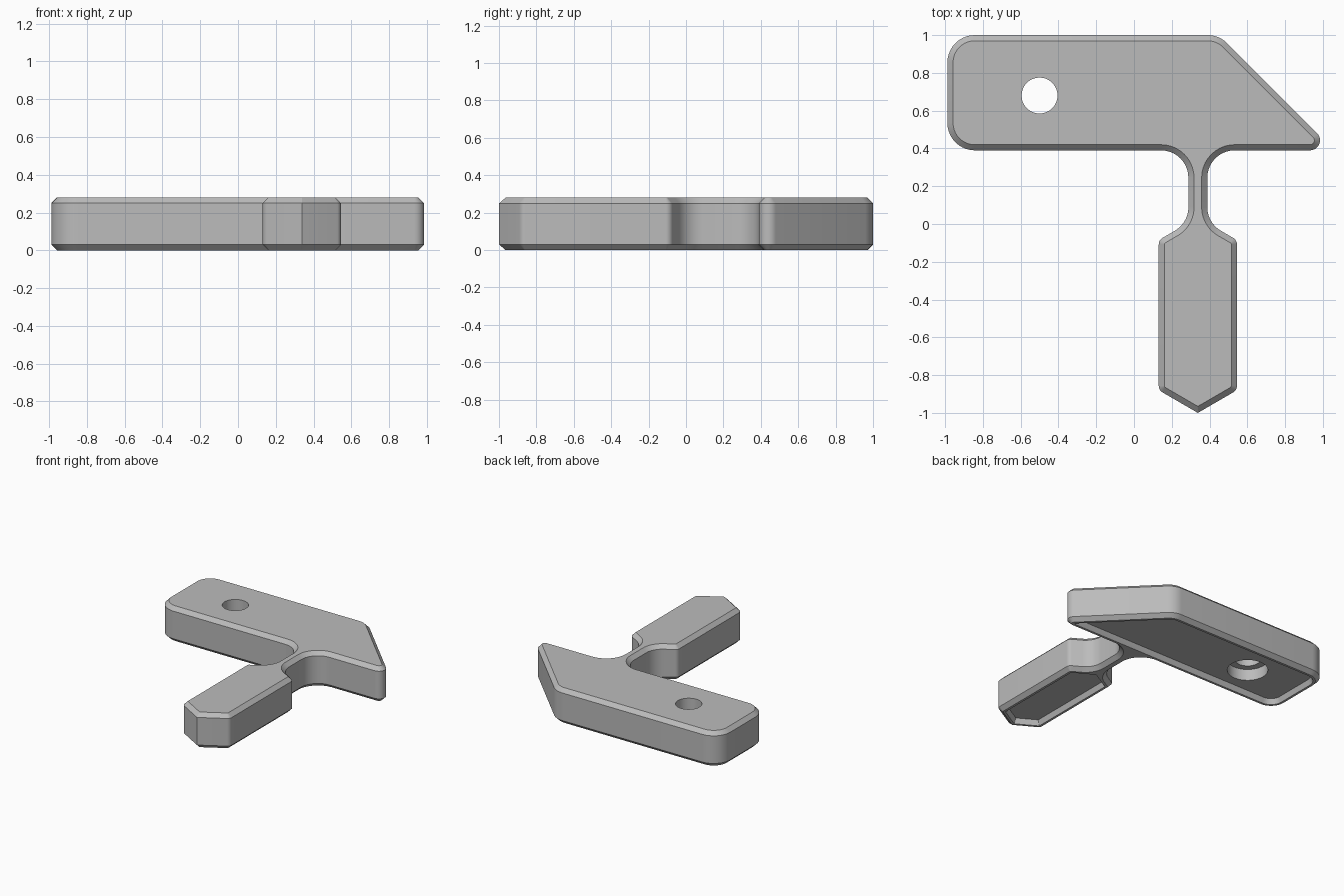
import bpy, bmesh
from math import sin, cos, pi
from mathutils import Vector

if "Cube" in bpy.data.objects:
    bpy.data.objects.remove(bpy.data.objects["Cube"])

grey = bpy.data.materials.new("plain grey")
grey.use_nodes = True
colour = (0.5, 0.5, 0.5, 1)
grey.diffuse_color = colour
grey.node_tree.nodes["Principled BSDF"].inputs["Base Color"].default_value = colour

HEIGHT, CHAMFER = 0.28, 0.03
STEPS = 10


def outline(corners, inset):
    """Counter-clockwise (x, y, radius) corners, moved inward and rounded."""
    pts = [Vector(c[:2]) for c in corners]
    count, result = len(pts), []
    for i, p in enumerate(pts):
        a = (p - pts[i - 1]).normalized()
        b = (pts[(i + 1) % count] - p).normalized()
        na, nb = Vector((-a.y, a.x)), Vector((-b.y, b.x))
        turn = 1 if a.cross(b) > 0 else -1
        miter = (na + nb) / (1 + na.dot(nb))
        radius = max(corners[i][2] - turn * inset, 0.004)
        centre = p + miter * (inset + turn * radius)
        angle = a.angle(b)
        for k in range(STEPS + 1):
            t = turn * angle * k / STEPS
            v = -na * turn * radius
            result.append(centre + Vector((v.x * cos(t) - v.y * sin(t),
                                           v.x * sin(t) + v.y * cos(t))))
    return result


def loft(name, rings):
    """Solid through (points, z) rings of equal length."""
    bm = bmesh.new()
    loops = [[bm.verts.new((p.x, p.y, z)) for p in pts] for pts, z in rings]
    n = len(loops[0])
    for low, high in zip(loops, loops[1:]):
        for i in range(n):
            j = (i + 1) % n
            bm.faces.new((low[i], low[j], high[j], high[i]))
    bm.faces.new(loops[0][::-1])
    bm.faces.new(loops[-1])
    mesh = bpy.data.meshes.new(name)
    bm.to_mesh(mesh)
    bm.free()
    obj = bpy.data.objects.new(name, mesh)
    bpy.context.collection.objects.link(obj)
    mesh.materials.append(grey)
    return obj


def circle(radius, sides=48):
    return [Vector((-0.5 + radius * cos(2 * pi * i / sides),
                    0.68 + radius * sin(2 * pi * i / sides))) for i in range(sides)]


# Outline corners of the head, the neck and the pointed handle
R, MID, NECK, HALF = 0.145, 0.338, 0.05, 0.207
handle_left = [(MID - HALF, -0.085, 0.04), (MID - HALF, -0.88, 0.04)]
handle_right = [(MID + HALF, -0.88, 0.04), (MID + HALF, -0.085, 0.04)]
tip = [(MID, -1.0, 0.004)]
head = [(1.06, 0.39, 0.053), (0.45, 1.0, R), (-0.988, 1.0, R), (-0.988, 0.39, R)]
shape = (head + [(MID - NECK, 0.39, R), (MID - NECK, 0.006, R)] + handle_left + tip
         + handle_right + [(MID + NECK, 0.006, R), (MID + NECK, 0.39, R)])

# Chamfered plate
body = loft("body", [(outline(shape, CHAMFER), 0), (outline(shape, 0), CHAMFER),
                     (outline(shape, 0), HEIGHT - CHAMFER),
                     (outline(shape, CHAMFER), HEIGHT)])

# Shallow pockets underneath, stepped hole through the head
handle = handle_left + tip + handle_right + [(MID, 0.034, 0.06)]
cutters = [loft(name, [(outline(c, 0.04), -0.02), (outline(c, 0.065), 0.04)])
           for name, c in (("head_pocket", head), ("handle_pocket", handle))]
cutters.append(loft("wide_bore", [(circle(0.147), -0.1), (circle(0.147), 0.13)]))
cutters.append(loft("through_hole", [(circle(0.095), -0.2), (circle(0.095), 0.5)]))

for cutter in cutters:
    mod = body.modifiers.new(cutter.name, "BOOLEAN")
    mod.operation, mod.solver, mod.object = "DIFFERENCE", "EXACT", cutter
bpy.context.view_layer.update()
graph = bpy.context.evaluated_depsgraph_get()
cut_mesh = bpy.data.meshes.new_from_object(body.evaluated_get(graph))
body.modifiers.clear()
body.data = cut_mesh
for cutter in cutters:
    bpy.data.objects.remove(cutter)

# Smooth rounded sides with crisp chamfers
bpy.ops.object.select_all(action="DESELECT")
body.select_set(True)
bpy.context.view_layer.objects.active = body
bpy.ops.object.shade_smooth_by_angle(angle=0.5)
